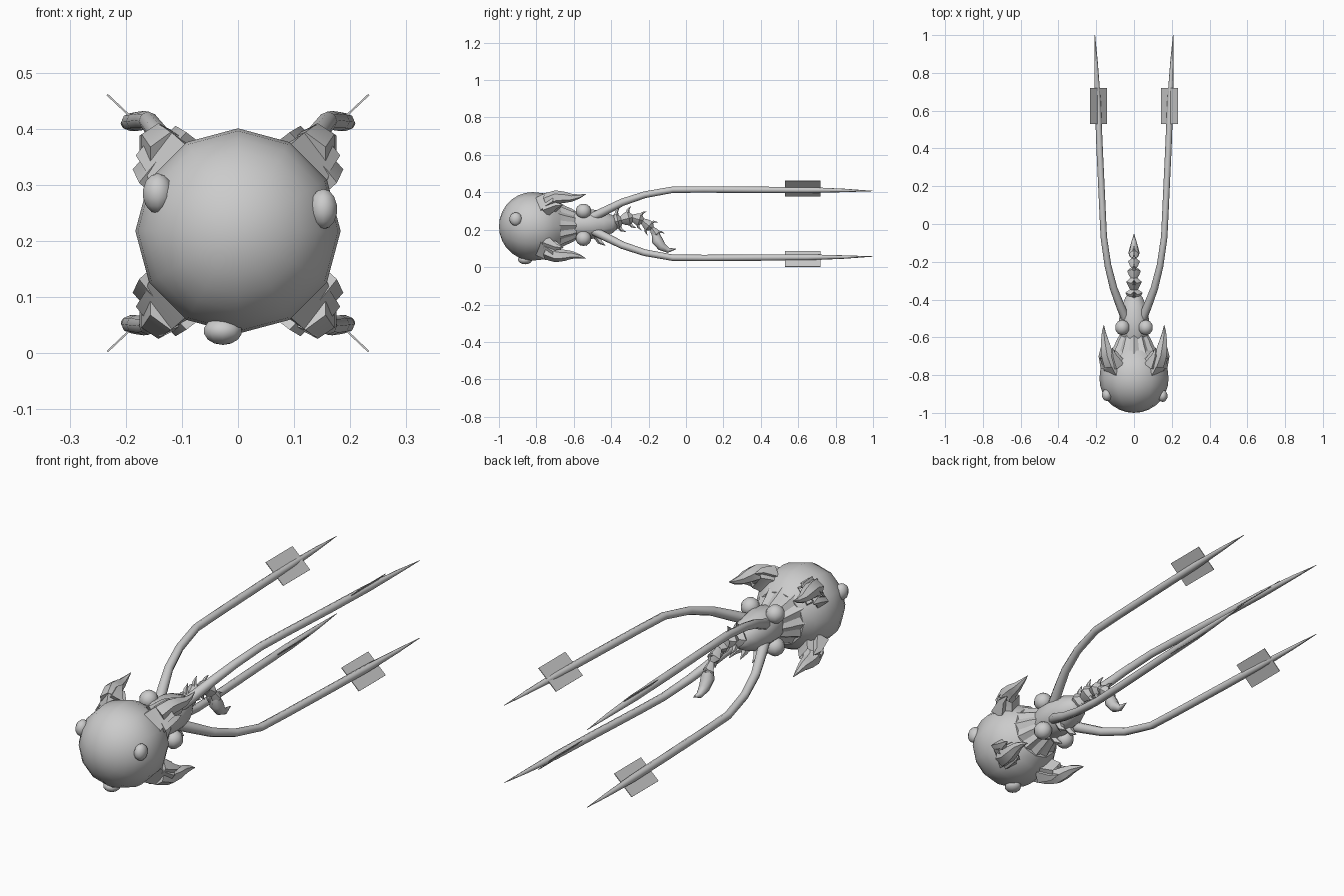
import bpy, bmesh, math
from mathutils import Vector

if "Cube" in bpy.data.objects:
    bpy.data.objects.remove(bpy.data.objects["Cube"])

grey = bpy.data.materials.new("plain grey")
grey.use_nodes = True
grey.diffuse_color = (0.6, 0.6, 0.6, 1)
grey.node_tree.nodes["Principled BSDF"].inputs["Base Color"].default_value = (0.6, 0.6, 0.6, 1)

HEAD_Z, ARM_Z = 0.218, 0.232
CORNERS = [("left_upper", 1, 1), ("right_upper", -1, 1), ("left_lower", 1, -1), ("right_lower", -1, -1)]


def finish(name, bm, angle=50):
    bmesh.ops.recalc_face_normals(bm, faces=bm.faces)
    mesh = bpy.data.meshes.new(name)
    bm.to_mesh(mesh)
    bm.free()
    mesh.materials.append(grey)
    ob = bpy.data.objects.new(name, mesh)
    bpy.context.collection.objects.link(ob)
    bpy.ops.object.select_all(action='DESELECT')
    ob.select_set(True)
    bpy.context.view_layer.objects.active = ob
    bpy.ops.object.shade_smooth_by_angle(angle=math.radians(angle))
    return ob


def sweep(name, points, radii, sides, turn=0.0, flute=1.0, caps=True, angle=50):
    """Rings of given radii along a path; flute scales every other corner."""
    pts = [Vector(p) for p in points]
    bm = bmesh.new()
    rings = []
    for i, p in enumerate(pts):
        along = (pts[min(i + 1, len(pts) - 1)] - pts[max(i - 1, 0)]).normalized()
        u = along.cross(Vector((1, 0, 0))).normalized()
        v = along.cross(u)
        ring = []
        for k in range(sides):
            a = turn + math.tau * k / sides
            r = radii[i] * (flute if k % 2 else 1)
            ring.append(bm.verts.new(p + r * (u * math.cos(a) + v * math.sin(a))))
        rings.append(ring)
    for a, b in zip(rings, rings[1:]):
        for k in range(sides):
            j = (k + 1) % sides
            bm.faces.new((a[k], a[j], b[j], b[k]))
    if caps:
        bm.faces.new(rings[0])
        bm.faces.new(rings[-1])
    bmesh.ops.remove_doubles(bm, verts=bm.verts, dist=0.0005)
    return finish(name, bm, angle)


def straight(name, profile, z, sides, **options):
    """Turned shape along y from (y, radius) pairs."""
    return sweep(name, [(0, y, z) for y, r in profile], [r for y, r in profile], sides, **options)


def ball(name, centre, size):
    bm = bmesh.new()
    bmesh.ops.create_uvsphere(bm, u_segments=10, v_segments=7, radius=1)
    bmesh.ops.scale(bm, vec=size, verts=bm.verts)
    bmesh.ops.translate(bm, vec=centre, verts=bm.verts)
    return finish(name, bm)


def corner(points, sx, sz, z):
    return [(sx * x, y, z + sz * h) for x, y, h in points]


# Round head and ridged collar
dome = [(-0.82 - 0.18 * math.cos(t), 0.183 * math.sin(t)) for t in (math.pi * k / 14 for k in range(8))]
straight("head", [(y, max(r, 0.0001)) for y, r in dome] + [(-0.76, 0.177), (-0.71, 0.152), (-0.67, 0.118)],
         HEAD_Z, 12)
straight("collar", [(-0.72, 0.15), (-0.68, 0.125), (-0.645, 0.105), (-0.61, 0.09), (-0.585, 0.075)],
         0.222, 24, flute=0.88, angle=30)

# Eyes, one of them under the chin
ball("left_eye", (0.152, -0.91, 0.257), (0.026, 0.034, 0.036))
ball("right_eye", (-0.143, -0.905, 0.285), (0.028, 0.034, 0.036))
ball("chin_eye", (-0.027, -0.86, 0.04), (0.036, 0.038, 0.025))

# Body tapering to the tail root
straight("body", [(-0.61, 0.07), (-0.56, 0.085), (-0.5, 0.085), (-0.44, 0.072), (-0.39, 0.05), (-0.37, 0.03)],
         0.23, 8, turn=math.pi / 8)

for name, sx, sz in CORNERS:
    # Shoulder bulbs
    ball(name + "_bulb", (sx * 0.062, -0.548, 0.226 + sz * 0.073), (0.04, 0.042, 0.04))

    # Square horn socket and hooked horn
    sweep(name + "_socket", corner([(0.085, -0.77, 0.09), (0.115, -0.73, 0.125), (0.139, -0.69, 0.145)],
          sx, sz, HEAD_Z), [0.075, 0.058, 0.049], 4, caps=False, angle=30)
    sweep(name + "_horn", corner([(0.12, -0.74, 0.135), (0.142, -0.69, 0.157), (0.15, -0.65, 0.155),
          (0.156, -0.61, 0.153), (0.16, -0.57, 0.16), (0.16, -0.535, 0.172)], sx, sz, HEAD_Z),
          [0.045, 0.036, 0.03, 0.021, 0.011, 0.001], 6)
    # Jagged guard spikes at the socket rim
    for k, (x, h) in enumerate([(0.176, 0.115), (0.115, 0.176)]):
        sweep(f"{name}_guard_{k + 1}", corner([(x * 0.8, -0.75, h * 0.8), (x * 0.97, -0.695, h * 0.97),
              (x, -0.655, h)], sx, sz, HEAD_Z), [0.04, 0.018, 0.001], 4, angle=30)

    # Long tentacle
    path = [(0.045, -0.5, 0.035), (0.07, -0.44, 0.065), (0.108, -0.34, 0.115), (0.138, -0.22, 0.155),
            (0.16, -0.07, 0.182), (0.168, 0.1, 0.183), (0.182, 0.4, 0.181), (0.192, 0.65, 0.18),
            (0.2, 0.85, 0.178), (0.207, 1.0, 0.175)]
    sweep(name + "_tentacle", corner(path, sx, sz, ARM_Z),
          [0.024, 0.023, 0.02, 0.018, 0.017, 0.017, 0.017, 0.016, 0.009, 0.001], 8)

    # Thin diagonal fin
    bm = bmesh.new()
    low, high = Vector((0.145 * sx, 0, ARM_Z + sz * 0.146)), Vector((0.233 * sx, 0, ARM_Z + sz * 0.229))
    side = Vector((sx, 0, -sz)) * 0.0012
    plate = [[bm.verts.new(p + s * side + Vector((0, y, 0))) for p, y in
              ((low, 0.53), (high, 0.53), (high, 0.72), (low, 0.72))] for s in (-1, 1)]
    for face in plate:
        bm.faces.new(face)
    for k in range(4):
        j = (k + 1) % 4
        bm.faces.new((plate[0][k], plate[0][j], plate[1][j], plate[1][k]))
    finish(name + "_fin", bm)

# Tail of flared, spiny segments ending in a hooked sting
spine = [(-0.405, 0.235), (-0.35, 0.25), (-0.29, 0.265), (-0.235, 0.25), (-0.185, 0.21), (-0.15, 0.165)]
for i in range(len(spine) - 1):
    a, b = Vector((0, *spine[i])), Vector((0, *spine[i + 1]))
    r = 0.046 - 0.005 * i
    sweep(f"tail_segment_{i + 1}", [a, a.lerp(b, 0.35), a.lerp(b, 0.75), a.lerp(b, 1.1)],
          [r * 0.45, r * 0.75, r, r * 0.4], 8, flute=0.85, angle=35)
    mid, along = a.lerp(b, 0.7), (b - a).normalized()
    up = along.cross(Vector((-1, 0, 0)))
    for side, s in (("upper", 1), ("lower", -1)):
        sweep(f"tail_{side}_spike_{i + 1}", [mid + up * s * r * 0.5, mid + up * s * r * 1.1 + along * 0.008,
              mid + up * s * r * 1.45 + along * 0.028], [r * 0.35, r * 0.2, 0.001], 5)
sweep("tail_sting", [(0, -0.165, 0.185), (0, -0.155, 0.145), (0, -0.13, 0.11), (0, -0.095, 0.09), (0, -0.052, 0.097)],
      [0.018, 0.03, 0.024, 0.014, 0.001], 8)

# Small claws below the body
for i, y in enumerate((-0.56, -0.46)):
    for side, sx in (("left", 1), ("right", -1)):
        sweep(f"{side}_claw_{i + 1}", [(sx * 0.025, y - 0.02, 0.17), (sx * 0.03, y, 0.135), (sx * 0.03, y + 0.03, 0.115)],
              [0.02, 0.014, 0.001], 5)
